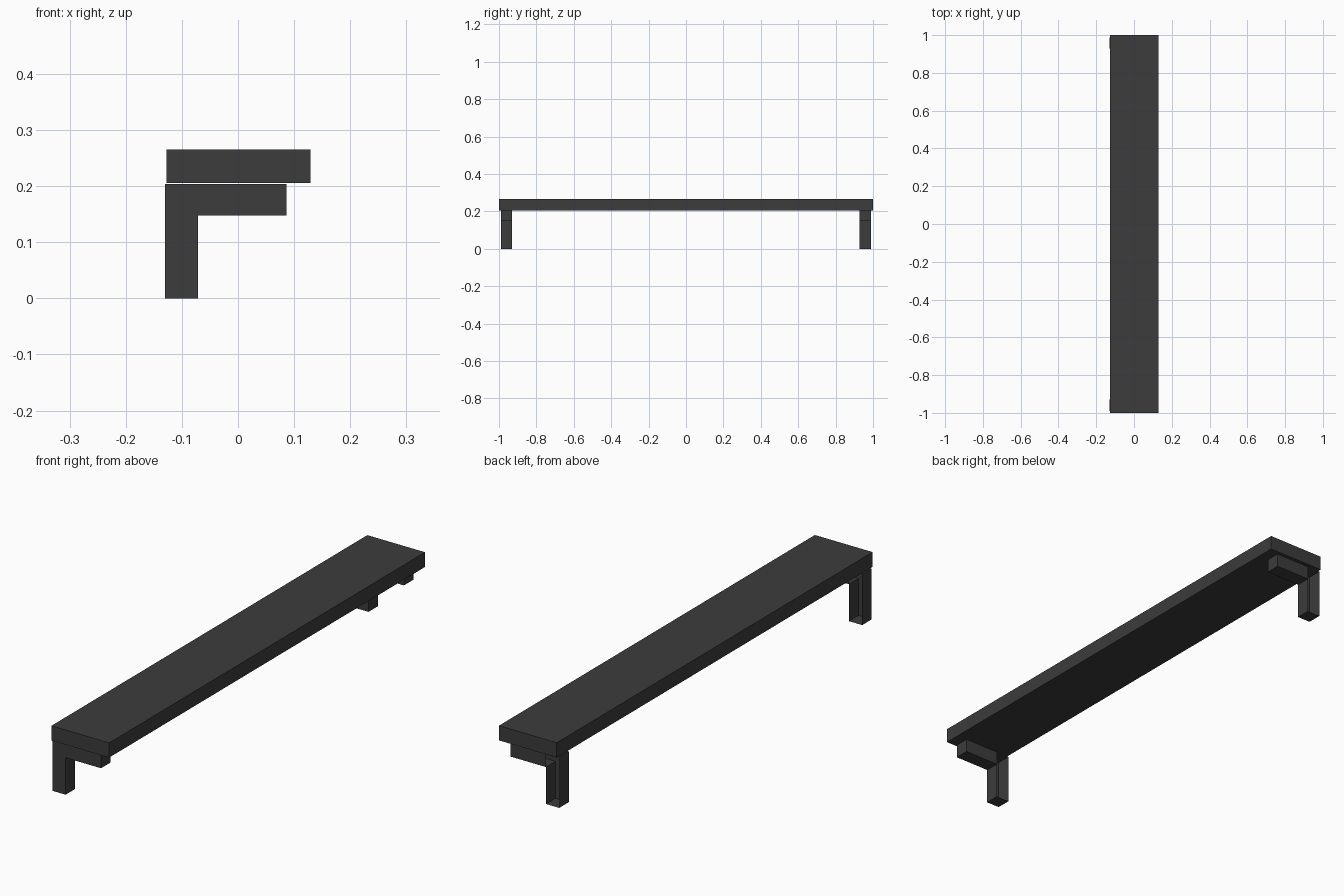
import bpy, bmesh

if "Cube" in bpy.data.objects:
    bpy.data.objects.remove(bpy.data.objects["Cube"])

# One dark grey for the whole shelf
grey = bpy.data.materials.new("dark grey")
grey.diffuse_color = (0.045, 0.045, 0.045, 1)
grey.use_nodes = True
grey.node_tree.nodes["Principled BSDF"].inputs["Base Color"].default_value = grey.diffuse_color


def finish(bm, name):
    mesh = bpy.data.meshes.new(name)
    bm.to_mesh(mesh)
    bm.free()
    mesh.materials.append(grey)
    obj = bpy.data.objects.new(name, mesh)
    bpy.context.collection.objects.link(obj)
    return obj


def box(name, x0, x1, y0, y1, z0, z1):
    bm = bmesh.new()
    bmesh.ops.create_cube(bm, size=1)
    bmesh.ops.scale(bm, vec=(x1 - x0, y1 - y0, z1 - z0), verts=bm.verts)
    bmesh.ops.translate(bm, vec=((x0 + x1) / 2, (y0 + y1) / 2, (z0 + z1) / 2), verts=bm.verts)
    return finish(bm, name)


def bracket(name, y0, y1):
    """Hollow L: an upright leg, open at the back, with an arm growing from its top."""
    x0, x1, x2 = -0.13, -0.071, 0.086
    z1, z2 = 0.148, 0.2035
    bm = bmesh.new()
    outline = [(x0, 0), (x1, 0), (x1, z1), (x2, z1), (x2, z2), (x1, z2), (x0, z2), (x0, z1)]
    front = [bm.verts.new((x, y0, z)) for x, z in outline]
    back = [bm.verts.new((x, y1, z)) for x, z in outline]
    for i in range(8):
        j = (i + 1) % 8
        bm.faces.new((front[i], back[i], back[j], front[j]))
    # front caps: leg, corner, arm; back cap: arm only
    for ids in ((0, 1, 2, 7), (7, 2, 5, 6), (2, 3, 4, 5)):
        bm.faces.new([front[i] for i in ids])
    bm.faces.new([back[i] for i in (5, 4, 3, 2)])
    bmesh.ops.recalc_face_normals(bm, faces=bm.faces)
    return finish(bm, name)


# Long plank resting just above the brackets
box("plank", -0.127, 0.129, -1, 1, 0.206, 0.265)

# A bracket near each end
bracket("front_bracket", -0.99, -0.93)
bracket("back_bracket", 0.928, 0.988)
